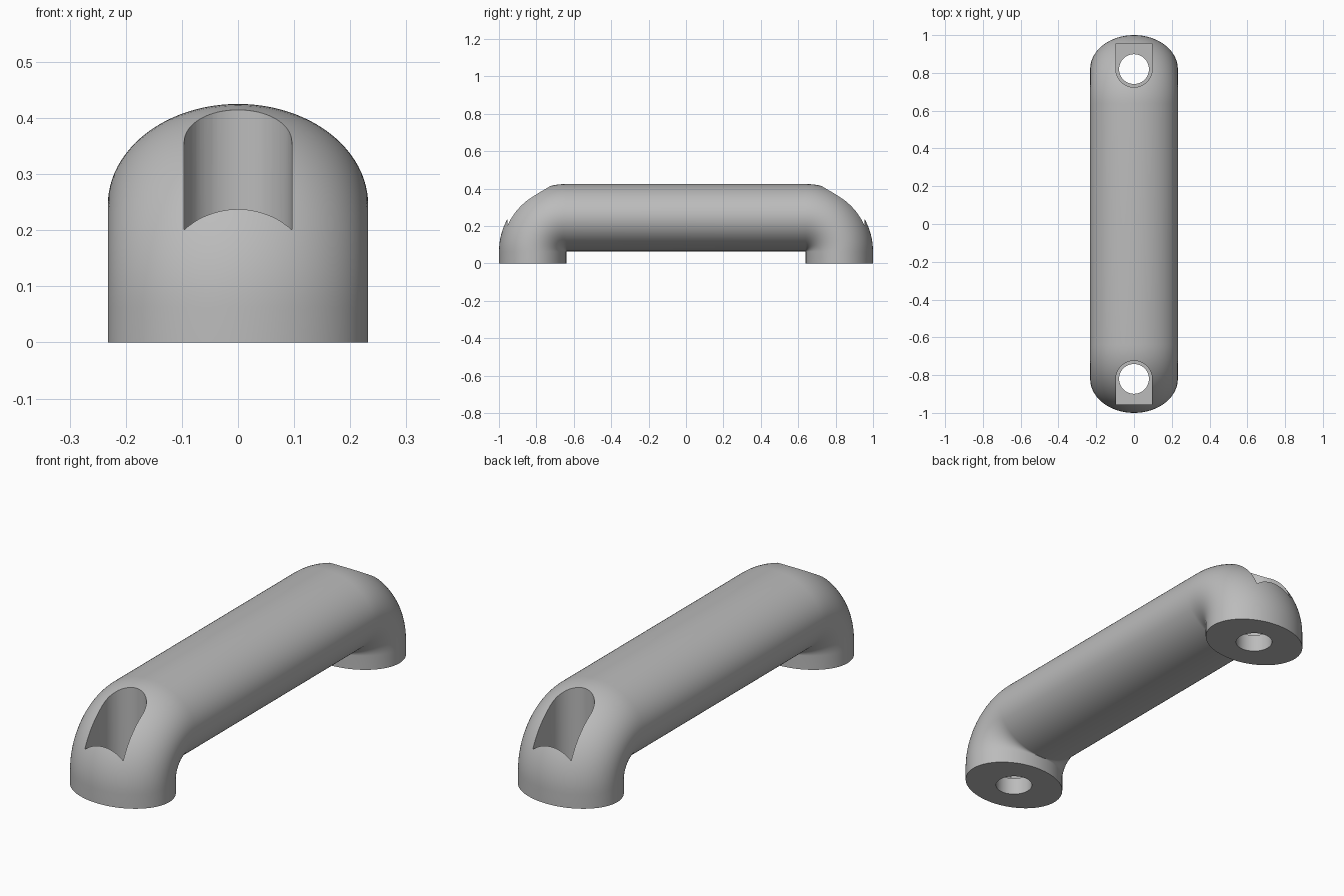
import bpy, bmesh
from math import sin, cos, pi, radians

if "Cube" in bpy.data.objects:
    bpy.data.objects.remove(bpy.data.objects["Cube"], do_unlink=True)

HALF_W, HALF_H = 0.232, 0.18      # elliptical section
FOOT_Y, BAR_Z, BEND = 0.82, 0.245, 0.182
SIDES, STEPS = 96, 24

grey = bpy.data.materials.new("plain grey")
grey.use_nodes = True
colour = (0.5, 0.5, 0.5, 1)
grey.diffuse_color = colour
grey.node_tree.nodes["Principled BSDF"].inputs["Base Color"].default_value = colour


def make_object(name, bm):
    bmesh.ops.recalc_face_normals(bm, faces=bm.faces)
    mesh = bpy.data.meshes.new(name)
    bm.to_mesh(mesh)
    bm.free()
    mesh.materials.append(grey)
    obj = bpy.data.objects.new(name, mesh)
    bpy.context.collection.objects.link(obj)
    return obj


def prism(name, outline, z0, z1):
    bm = bmesh.new()
    face = bm.faces.new([bm.verts.new((x, y, z0)) for x, y in outline])
    top = bmesh.ops.extrude_face_region(bm, geom=[face])["geom"]
    verts = [v for v in top if isinstance(v, bmesh.types.BMVert)]
    bmesh.ops.translate(bm, verts=verts, vec=(0, 0, z1 - z0))
    return make_object(name, bm)


def arc(radius, cy, start, end, count):
    angles = [start + (end - start) * i / count for i in range(count + 1)]
    return [(radius * cos(a), cy + radius * sin(a)) for a in angles]


# Path of section centres (y, z, tilt): foot, bend, bar, bend, foot
half = [(-FOOT_Y, 0, 0)]
for i in range(STEPS + 1):
    a = pi / 2 * i / STEPS
    half.append((-FOOT_Y + BEND * (1 - cos(a)), BAR_Z - BEND * (1 - sin(a)), a))
path = half + [(-y, z, pi - a) for y, z, a in reversed(half)]

# Handle body swept along the path
bm = bmesh.new()
rings = []
for y, z, tilt in path:
    ring = []
    for i in range(SIDES):
        t = 2 * pi * i / SIDES
        out = HALF_H * cos(t)
        ring.append(bm.verts.new((HALF_W * sin(t), y - out * cos(tilt), z + out * sin(tilt))))
    rings.append(ring)
for a, b in zip(rings, rings[1:]):
    for i in range(SIDES):
        j = (i + 1) % SIDES
        bm.faces.new((a[i], a[j], b[j], b[i]))
bm.faces.new(rings[0])
bm.faces.new(rings[-1])
handle = make_object("handle", bm)

# Screw pocket and through hole in each foot
cutters = []
for side, label in ((-1, "front"), (1, "back")):
    pocket = arc(0.096, side * FOOT_Y, 0, -side * pi, 32)
    pocket += [(-0.096, side * 0.955), (0.096, side * 0.955)]
    cutters.append(prism(label + "_pocket_cutter", pocket, 0.08, 0.6))
    hole = arc(0.079, side * FOOT_Y, 0, 2 * pi, 48)[:-1]
    cutters.append(prism(label + "_hole_cutter", hole, -0.1, 0.3))

bpy.ops.object.select_all(action="DESELECT")
handle.select_set(True)
bpy.context.view_layer.objects.active = handle
for cutter in cutters:
    cutter.hide_render = True
    mod = handle.modifiers.new(cutter.name, "BOOLEAN")
    mod.operation = "DIFFERENCE"
    mod.solver = "EXACT"
    mod.object = cutter
    bpy.ops.object.modifier_apply(modifier=mod.name)
for cutter in cutters:
    bpy.data.objects.remove(cutter, do_unlink=True)

bpy.ops.object.shade_smooth_by_angle(angle=radians(30))
